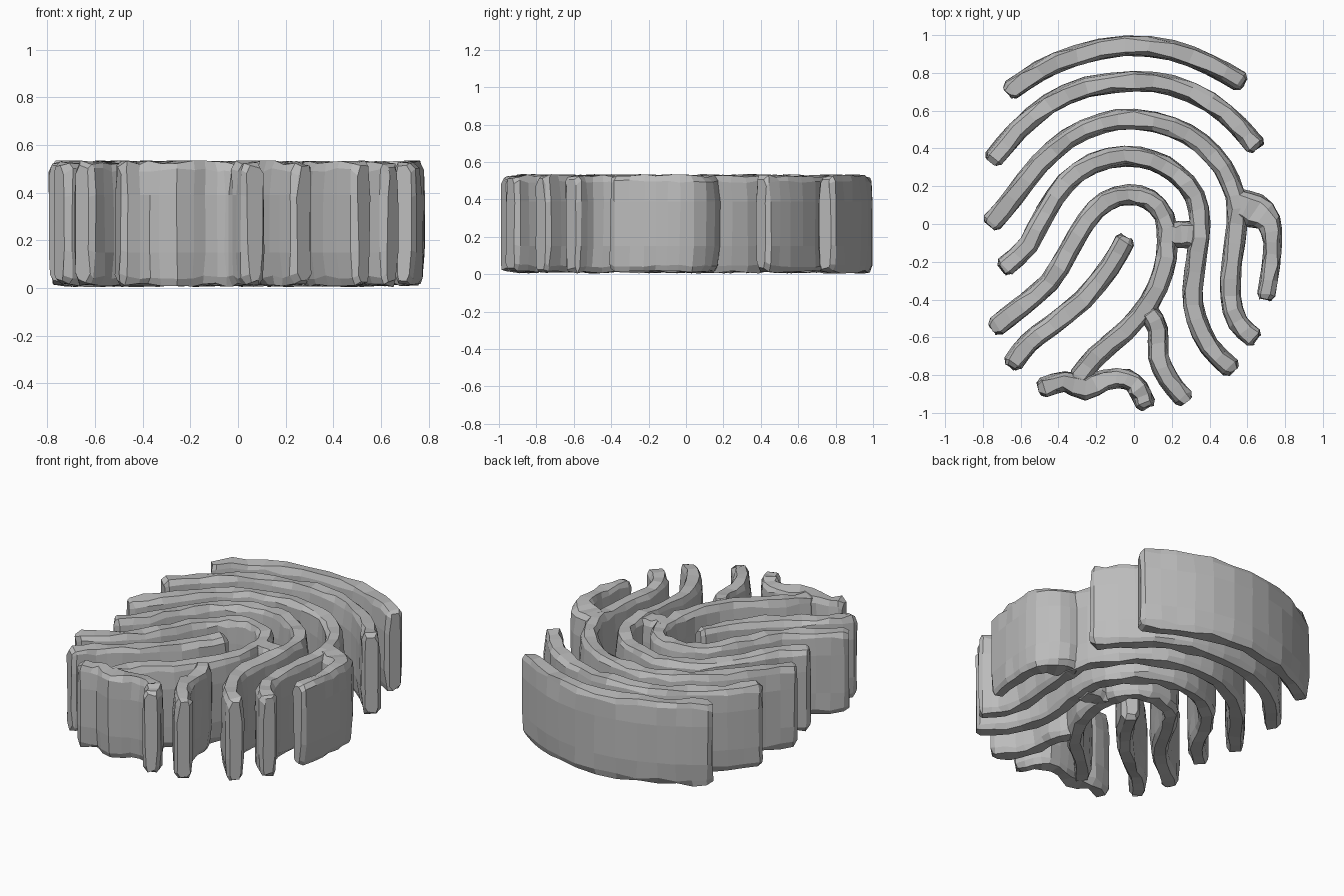
import bpy, bmesh, random
from mathutils import Vector

random.seed(4)
cube = bpy.data.objects.get("Cube")
if cube:
    bpy.data.objects.remove(cube, do_unlink=True)

grey = bpy.data.materials.new("stone grey")
grey.use_nodes = True
colour = (0.5, 0.5, 0.5, 1)
grey.diffuse_color = colour
bsdf = next(n for n in grey.node_tree.nodes if n.type == "BSDF_PRINCIPLED")
bsdf.inputs["Base Color"].default_value = colour

# Half of the worn ridge cross-section: share of the width, height
HALF = [(0.30, 0.013), (0.44, 0.045), (0.5, 0.15), (0.5, 0.39), (0.44, 0.495), (0.30, 0.526)]
SECTION = HALF + [(-s, z) for s, z in reversed(HALF)]
MIDDLE = 0.27
WIDTH = 0.108


def spline(points):
    """Halve every span along a smooth curve; points carry x, y, width."""
    pts = [Vector((p[0], p[1], p[2] if len(p) > 2 else WIDTH)) for p in points]
    ext = [2 * pts[0] - pts[1]] + pts + [2 * pts[-1] - pts[-2]]
    out = []
    for a, b, c, d in zip(ext, ext[1:], ext[2:], ext[3:]):
        out += [b, (9 * (b + c) - a - d) / 16]
    return out + [pts[-1]]


def ridge(name, points):
    """Sweep the cross-section along a path, with chipped edges and blunt ends."""
    path = spline(points)
    bm = bmesh.new()
    rings = []

    def add_ring(centre, along, width, squeeze):
        side = Vector((-along.y, along.x))
        ring = []
        for s, z in SECTION:
            edge = abs(z - MIDDLE) > 0.2
            chip = 0.008 if edge else 0.003
            p = centre + side * (s * width + random.uniform(-chip, chip))
            p += along * random.uniform(-chip, chip)
            h = MIDDLE + (z - MIDDLE) * squeeze
            if edge:
                h += random.uniform(-0.009, 0.009)
            ring.append(bm.verts.new((p.x, p.y, h)))
        rings.append(ring)

    last = len(path) - 1
    for i, p in enumerate(path):
        along = (path[min(i + 1, last)] - path[max(i - 1, 0)]).to_2d().normalized()
        centre = p.to_2d()
        if i == 0:
            add_ring(centre - along * 0.025, along, p.z * 0.65, 0.93)
        add_ring(centre, along, p.z, 1)
        if i == last:
            add_ring(centre + along * 0.025, along, p.z * 0.65, 0.93)

    n = len(SECTION)
    for a, b in zip(rings, rings[1:]):
        for k in range(n):
            m = (k + 1) % n
            bm.faces.new((a[k], a[m], b[m], b[k]))
    bm.faces.new(rings[0])
    bm.faces.new(rings[-1])
    bmesh.ops.recalc_face_normals(bm, faces=bm.faces)
    mesh = bpy.data.meshes.new(name)
    bm.to_mesh(mesh)
    bm.free()
    mesh.materials.append(grey)
    obj = bpy.data.objects.new(name, mesh)
    bpy.context.scene.collection.objects.link(obj)
    return obj


def fuse(base, *branches):
    """Merge branches into a ridge so no inner walls remain."""
    for branch in branches:
        mod = base.modifiers.new("fuse", "BOOLEAN")
        mod.operation = "UNION"
        mod.solver = "EXACT"
        mod.object = branch
        bpy.context.view_layer.objects.active = base
        bpy.ops.object.modifier_apply(modifier=mod.name)
        bpy.data.objects.remove(branch, do_unlink=True)


# Two free arches at the back
ridge("outer_arch", [(-.65, .71), (-.5, .81), (-.3, .893), (-.05, .945), (.2, .92),
                     (.4, .845), (.56, .755)])
ridge("second_arch", [(-.74, .35), (-.62, .49), (-.45, .635), (-.25, .725), (0, .755),
                      (.2, .735), (.4, .645), (.55, .52), (.64, .42)])

# Third arch with the hooked spur on its left side
third = ridge("third_arch", [(-.75, .01), (-.64, .14), (-.5, .32), (-.35, .45), (-.17, .535),
                             (0, .555), (.2, .515), (.35, .43), (.47, .3), (.535, .15),
                             (.545, 0), (.52, -.2), (.51, -.38), (.55, -.52), (.63, -.6)])
spur = ridge("hooked_spur", [(.54, .11, .16), (.64, .07, .19), (.715, .01, .13),
                             (.733, -.1, .1), (.725, -.22, .095), (.70, -.375, .095)])
fuse(third, spur)

# Fourth arch, bridged to the inner loop and its lower branches
fourth = ridge("inner_ridges", [(-.68, -.225), (-.56, -.11), (-.47, .06), (-.36, .22), (-.22, .32),
                                (-.05, .36), (.1, .335), (.22, .27), (.32, .15), (.35, 0),
                                (.335, -.15), (.31, -.35), (.33, -.5), (.4, -.65), (.51, -.76)])
loop = ridge("inner_loop", [(-.73, -.54), (-.6, -.44), (-.45, -.31), (-.35, -.15), (-.25, .02),
                            (-.15, .12), (-.03, .155), (.08, .13), (.16, .04), (.177, -.1),
                            (.155, -.25), (.08, -.42), (-.05, -.57), (-.2, -.7), (-.29, -.81)])
bridge = ridge("bridge", [(.19, -.055, .14), (.25, -.055, .14), (.33, -.06, .15)])
prong = ridge("front_prong", [(.08, -.47), (.125, -.56), (.13, -.7), (.18, -.82), (.26, -.92)])
foot = ridge("front_foot", [(-.48, -.865), (-.37, -.835), (-.26, -.865, .14), (-.15, -.825),
                            (-.04, -.82), (.02, -.87), (.06, -.95)])
fuse(fourth, loop, bridge, prong, foot)

# Short ridge in the core
ridge("core_ridge", [(-.05, -.09), (-.13, -.23), (-.27, -.4), (-.44, -.54), (-.56, -.63),
                     (-.64, -.735)])
